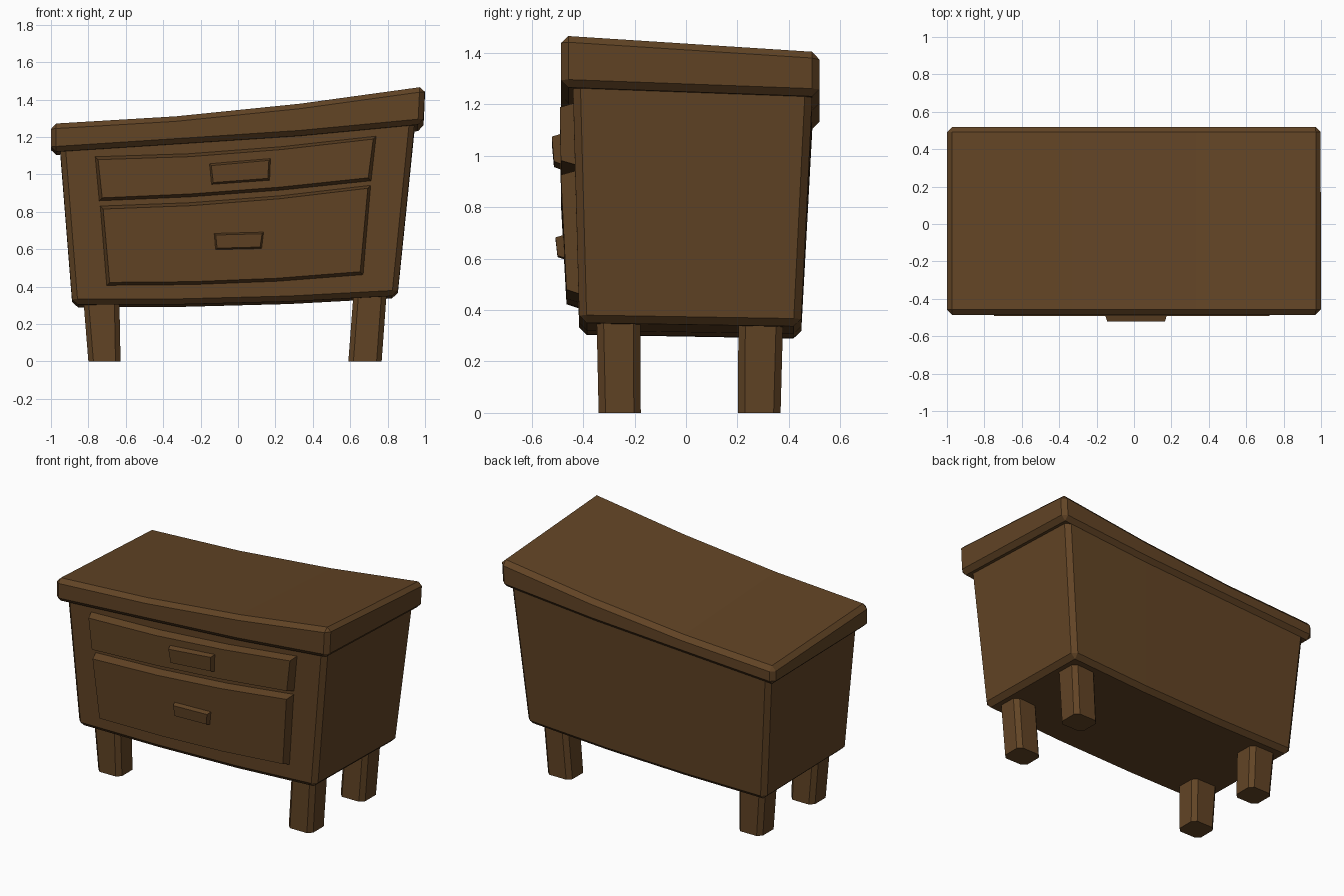
import bpy, bmesh

if "Cube" in bpy.data.objects:
    bpy.data.objects.remove(bpy.data.objects["Cube"])

wood = bpy.data.materials.new("brown wood")
wood.diffuse_color = (0.122, 0.058, 0.0185, 1)
wood.use_nodes = True
wood.node_tree.nodes["Principled BSDF"].inputs["Base Color"].default_value = wood.diffuse_color


def lerp(a, b, t):
    return a + (b - a) * t


def sample(values, t):
    """Piecewise linear lookup along a list of heights."""
    f = t * (len(values) - 1)
    i = min(int(f), len(values) - 2)
    return lerp(values[i], values[i + 1], f - i)


def block(name, bottom, top, bevel=0.0, inset=0.0, segments=3):
    """Warped box. bottom/top = (x0, x1, y_front, y_back, heights, (back drop left, right)).
    inset shrinks the front face to make a raised panel."""
    bm = bmesh.new()
    rings = []
    for i in range(segments + 1):
        t = i / segments
        ring = []
        for level, sign in ((bottom, 1), (top, -1)):
            x0, x1, yf, yb, heights, drop = level
            z = sample(heights, t)
            front = bm.verts.new((lerp(x0 + inset, x1 - inset, t), yf, z + sign * inset))
            back = bm.verts.new((lerp(x0, x1, t), yb, z + lerp(*drop, t)))
            ring += [front, back] if sign > 0 else [back, front]
        rings.append(ring)
    for a, b in zip(rings, rings[1:]):
        for k in range(4):
            n = (k + 1) % 4
            bm.faces.new((a[k], a[n], b[n], b[k]))
    bm.faces.new(rings[0])
    bm.faces.new(rings[-1])
    bmesh.ops.recalc_face_normals(bm, faces=bm.faces[:])
    me = bpy.data.meshes.new(name)
    bm.to_mesh(me)
    bm.free()
    me.materials.append(wood)
    ob = bpy.data.objects.new(name, me)
    bpy.context.collection.objects.link(ob)
    if bevel:
        mod = ob.modifiers.new("bevel", "BEVEL")
        mod.width = bevel
        mod.segments = 1
        mod.limit_method = "ANGLE"
    return ob


FLAT = (0, 0)

# curved top slab
block("top_slab",
      (-1.0, 0.99, -0.486, 0.519, [1.12, 1.163, 1.207, 1.27], (-0.018, -0.037)),
      (-1.0, 1.0, -0.486, 0.519, [1.272, 1.312, 1.38, 1.472], (-0.05, -0.065)), bevel=0.028)

# tapered cabinet body
block("cabinet_body",
      (-0.885, 0.852, -0.415, 0.447, [0.304, 0.306, 0.321, 0.352], (-0.015, -0.014)),
      (-0.955, 0.952, -0.442, 0.495, [1.19, 1.23, 1.28, 1.35], (-0.025, -0.037)), bevel=0.029)

# raised drawer fronts
block("upper_drawer",
      (-0.743, 0.713, -0.487, -0.428, [0.858, 0.879, 0.915, 0.965], FLAT),
      (-0.765, 0.74, -0.491, -0.434, [1.096, 1.112, 1.15, 1.206], FLAT), inset=0.017)
block("lower_drawer",
      (-0.703, 0.67, -0.465, -0.415, [0.406, 0.41, 0.428, 0.463], FLAT),
      (-0.738, 0.711, -0.487, -0.427, [0.832, 0.85, 0.887, 0.943], FLAT), inset=0.017)

# drawer pulls
block("upper_handle",
      (-0.145, 0.172, -0.514, -0.48, [0.944, 0.966], FLAT),
      (-0.156, 0.178, -0.522, -0.48, [1.06, 1.088], FLAT), inset=0.013, segments=1)
block("lower_handle",
      (-0.123, 0.129, -0.5, -0.465, [0.595, 0.601], FLAT),
      (-0.13, 0.14, -0.508, -0.47, [0.687, 0.694], FLAT), inset=0.011, segments=1)

# splayed legs, chamfered along their length
for side, lo, hi in (("left", (-0.80, -0.628), (-0.83, -0.635)),
                     ("right", (0.59, 0.768), (0.618, 0.795))):
    for end, ylo, yhi in (("front", (-0.34, -0.176), (-0.348, -0.178)),
                          ("back", (0.202, 0.368), (0.204, 0.378))):
        leg = block(f"{end}_{side}_leg", (*lo, *ylo, [0, 0], FLAT),
                    (*hi, *yhi, [0.37, 0.37], FLAT), segments=1)
        bm = bmesh.new()
        bm.from_mesh(leg.data)
        uprights = [e for e in bm.edges if abs(e.verts[0].co.z - e.verts[1].co.z) > 0.1]
        bmesh.ops.bevel(bm, geom=uprights, offset=0.027, segments=1, affect="EDGES")
        bm.to_mesh(leg.data)
        bm.free()
